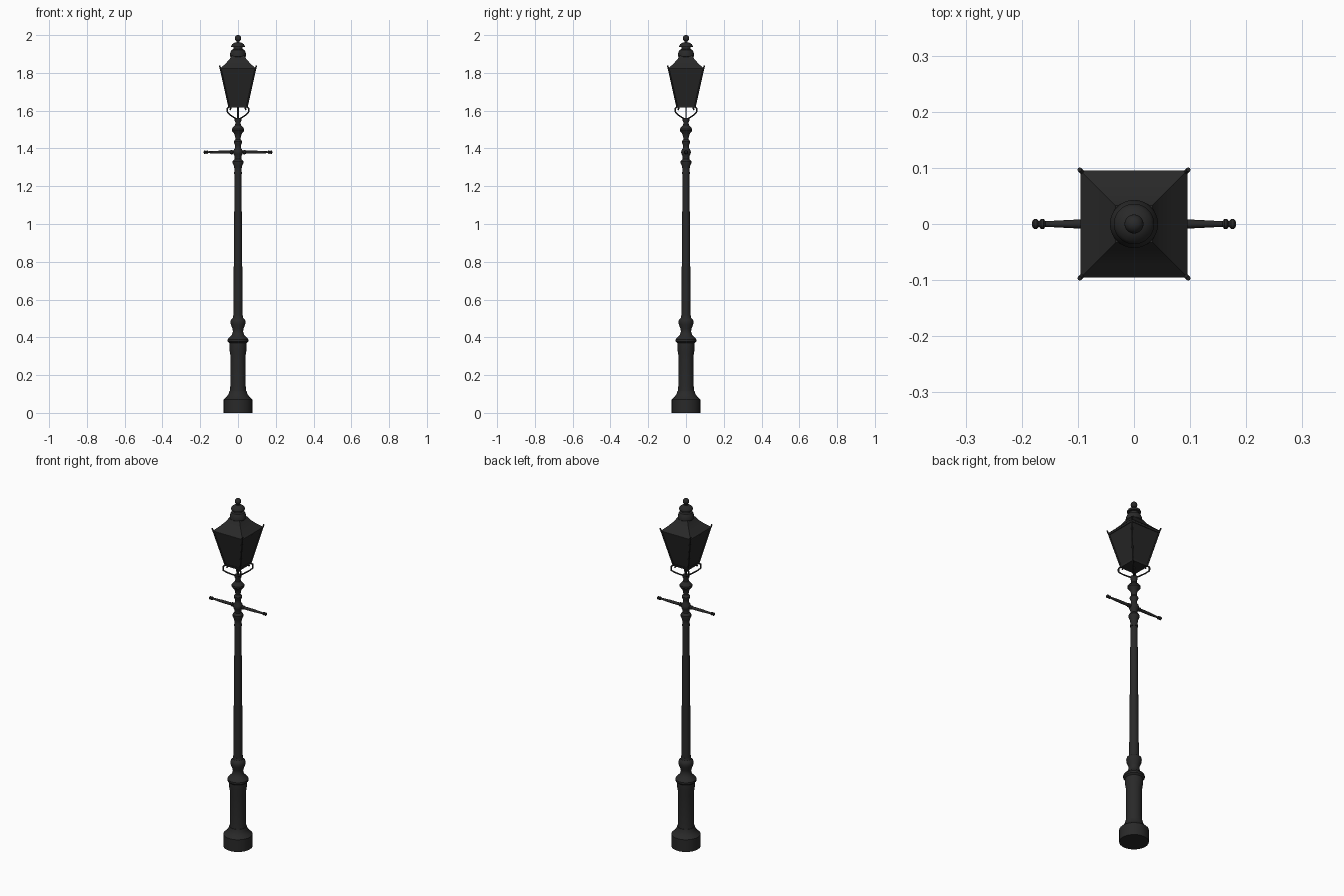
import bpy, bmesh, math
from mathutils import Matrix, Vector

cube = bpy.data.objects.get("Cube")
if cube:
    bpy.data.objects.remove(cube, do_unlink=True)


def material(name, value):
    m = bpy.data.materials.new(name)
    m.use_nodes = True
    colour = (value, value, value, 1)
    m.diffuse_color = colour
    m.node_tree.nodes["Principled BSDF"].inputs["Base Color"].default_value = colour
    return m


IRON = material("black iron", 0.022)
GLASS = material("dark glass", 0.019)


def finish(name, bm, mat):
    """Smooth the mesh, keep hard edges sharp and link it."""
    bmesh.ops.remove_doubles(bm, verts=bm.verts, dist=1e-5)
    bmesh.ops.recalc_face_normals(bm, faces=bm.faces)
    for f in bm.faces:
        f.smooth = True
    for e in bm.edges:
        e.smooth = e.calc_face_angle(0) < math.radians(35)
    mesh = bpy.data.meshes.new(name)
    bm.to_mesh(mesh)
    bm.free()
    mesh.materials.append(mat)
    ob = bpy.data.objects.new(name, mesh)
    bpy.context.collection.objects.link(ob)
    return ob


def turned(name, profile, mat=IRON, sides=28):
    """Revolve (radius, z) points; with 4 sides the radius is the half width."""
    square = sides == 4
    scale = math.sqrt(2) if square else 1
    spin = Matrix.Rotation(math.pi / 4 if square else 0, 3, 'Z')
    bm = bmesh.new()
    pts = [(0, profile[0][1])] + profile + [(0, profile[-1][1])]
    verts = [bm.verts.new(spin @ Vector((r * scale, 0, z))) for r, z in pts]
    edges = [bm.edges.new(pair) for pair in zip(verts, verts[1:])]
    bmesh.ops.spin(bm, geom=verts + edges, cent=(0, 0, 0), axis=(0, 0, 1),
                   angle=math.tau, steps=sides)
    return finish(name, bm, mat)


def ball(name, radius, z):
    bm = bmesh.new()
    bmesh.ops.create_uvsphere(bm, u_segments=20, v_segments=12, radius=radius,
                              matrix=Matrix.Translation((0, 0, z)))
    return finish(name, bm, IRON)


def corner_rods(name, path, radius, smooth=False):
    """Four rods at the lantern corners from (half width, z) points."""
    for i in range(4):
        cu = bpy.data.curves.new(name, 'CURVE')
        cu.dimensions = '3D'
        cu.bevel_depth = radius
        cu.bevel_resolution = 2
        cu.resolution_u = 6
        cu.use_fill_caps = True
        if smooth:
            sp = cu.splines.new('NURBS')
            sp.use_endpoint_u = True
            sp.order_u = 3
        else:
            sp = cu.splines.new('POLY')
        sp.points.add(len(path) - 1)
        for p, (d, z) in zip(sp.points, path):
            p.co = (d, d, z, 1)
        cu.materials.append(IRON)
        ob = bpy.data.objects.new(f"{name}_{i + 1}", cu)
        ob.rotation_euler.z = i * math.pi / 2
        bpy.context.collection.objects.link(ob)


# Column
turned("base", [(.076, 0), (.076, .07), (.07, .076), (.06, .085), (.05, .1),
                (.046, .115)])
turned("pedestal", [(.044, .11), (.041, .14), (.041, .31), (.046, .34), (.046, .37),
                    (.055, .378), (.055, .388), (.046, .4), (.034, .41),
                    (.027, .43), (.029, .445), (.038, .468), (.04, .482),
                    (.037, .494), (.028, .502), (.025, .515)])
turned("shaft", [(.025, .5), (.018, 1.27)])
turned("collar", [(.02, 1.265), (.02, 1.275), (.018, 1.285), (.021, 1.305),
                  (.028, 1.322), (.028, 1.332), (.018, 1.345), (.018, 1.358),
                  (.024, 1.37), (.026, 1.38), (.024, 1.39), (.015, 1.403),
                  (.015, 1.418), (.022, 1.43), (.022, 1.437), (.014, 1.448),
                  (.015, 1.465), (.022, 1.48), (.033, 1.494), (.033, 1.504),
                  (.024, 1.514), (.015, 1.524), (.014, 1.538), (.018, 1.546),
                  (.018, 1.56)])

# Ladder bar, turned upright and laid along x
arm = [(.008, 0), (.008, .026), (.011, .03), (.011, .038), (.008, .042),
       (.008, .1), (.005, .158), (.009, .161), (.009, .166), (.005, .169),
       (.009, .173), (.009, .178), (.004, .182)]
for side, name in ((1, "left_ladder_arm"), (-1, "right_ladder_arm")):
    ob = turned(name, arm, sides=16)
    ob.rotation_euler.y = side * math.pi / 2
    ob.location.z = 1.38

# Lantern support
turned("gas_pipe", [(.004, 1.55), (.004, 1.625)], sides=10)
corner_rods("bracket", [(.008, 1.556), (.022, 1.564), (.042, 1.578), (.056, 1.592),
                        (.056, 1.614), (.044, 1.622), (.038, 1.612), (.043, 1.605)],
            .004, smooth=True)

# Lantern body
turned("lantern_panes", [(.047, 1.625), (.09, 1.818)], GLASS, 4)
turned("lower_frame", [(.05, 1.617), (.052, 1.628)], sides=4)
turned("upper_frame", [(.092, 1.812), (.095, 1.822)], sides=4)
corner_rods("corner_bar", [(.047, 1.618), (.091, 1.815), (.097, 1.838)], .004)

# Roof and chimney
turned("roof", [(.095, 1.82), (.095, 1.823), (.07, 1.845), (.045, 1.872),
                (.033, 1.892)], sides=4)
turned("chimney", [(.034, 1.88), (.043, 1.888), (.043, 1.896), (.04, 1.91),
                   (.034, 1.922), (.025, 1.926), (.024, 1.936), (.036, 1.937),
                   (.036, 1.943), (.031, 1.952), (.02, 1.959), (.009, 1.962),
                   (.007, 1.975)])
ball("finial", .017, 1.983)
